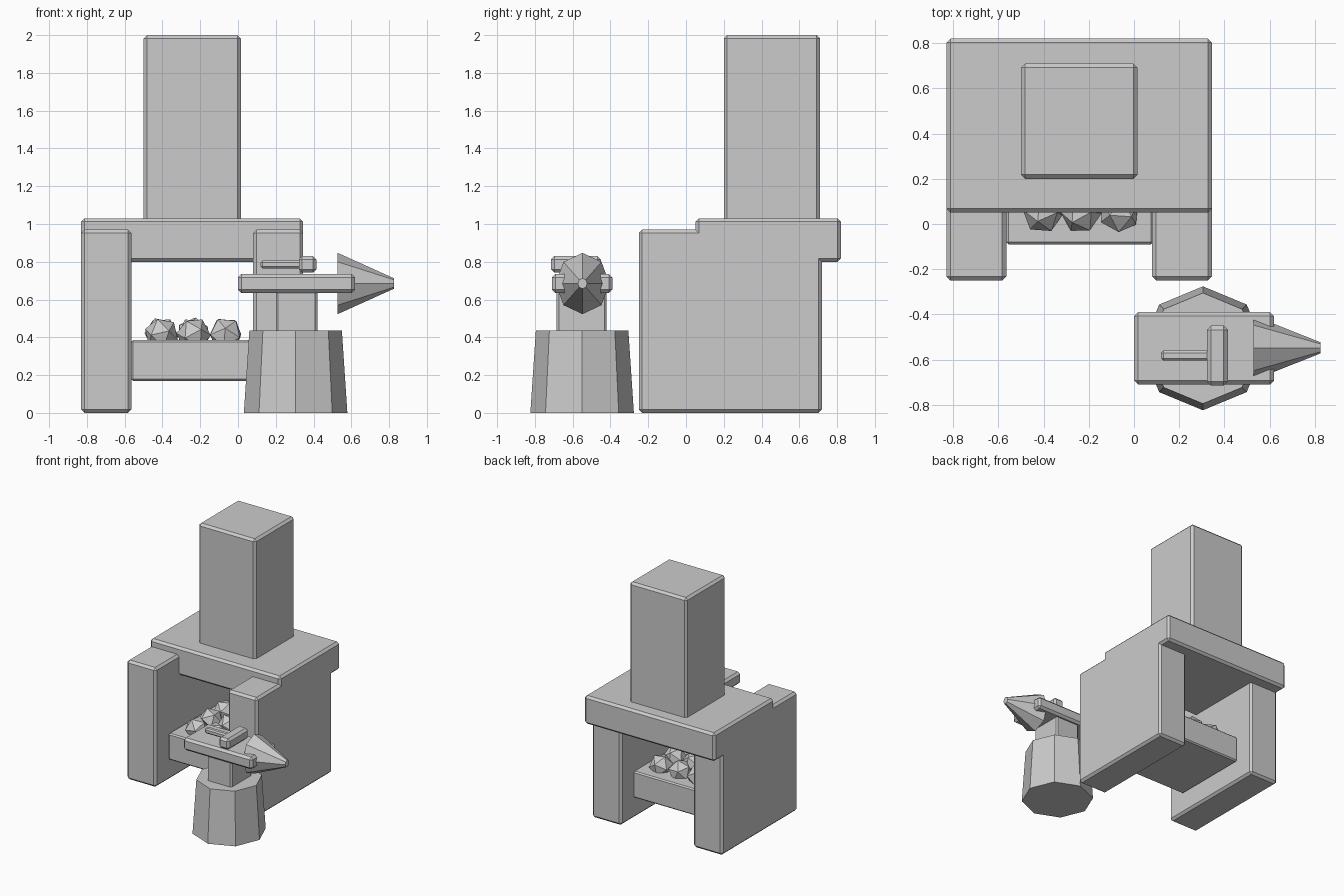
import bpy, math, random
from mathutils import Vector

if "Cube" in bpy.data.objects:
    bpy.data.objects.remove(bpy.data.objects["Cube"])

random.seed(4)


def block(name, x, y, z, chamfer=0.018):
    """Chamfered box from (min, max) ranges."""
    lo, hi = Vector((x[0], y[0], z[0])), Vector((x[1], y[1], z[1]))
    bpy.ops.mesh.primitive_cube_add(size=1, location=(lo + hi) / 2)
    ob = bpy.context.object
    ob.name = name
    ob.scale = hi - lo
    bpy.ops.object.transform_apply(location=False, rotation=False, scale=True)
    if chamfer:
        mod = ob.modifiers.new("chamfer", 'BEVEL')
        mod.width = chamfer
        mod.segments = 1
    return ob


# Forge: side walls, hood slab, chimney
for side, x0 in (("left", -0.83), ("right", 0.08)):
    block(side + "_wall", (x0, x0 + 0.265), (-0.25, 0.72), (0, 0.97))
block("hood_slab", (-0.83, 0.345), (0.05, 0.82), (0.80, 1.03))
block("chimney", (-0.5, 0.015), (0.20, 0.71), (0.99, 2.0))

# Fire bed with a grid of coals
block("fire_bed", (-0.565, 0.085), (-0.09, 0.56), (0.17, 0.385), 0.01)
for row in range(3):
    for col in range(3):
        bpy.ops.mesh.primitive_ico_sphere_add(
            subdivisions=1, radius=0.092,
            location=(-0.405 + col * 0.17, 0.05 + row * 0.18, 0.415),
            rotation=[random.uniform(0, math.pi) for _ in range(3)])
        bpy.context.object.name = f"coal_{row}_{col}"

# Anvil stump (octagonal, corners on the axes)
bpy.ops.mesh.primitive_cone_add(vertices=8, radius1=0.274, radius2=0.245,
                                depth=0.435, location=(0.305, -0.55, 0.2175))
bpy.context.object.name = "anvil_stump"

# Anvil waist, body and horn
block("anvil_waist", (0.2, 0.42), (-0.685, -0.42), (0.42, 0.66), 0.012)
block("anvil_body", (0.0, 0.62), (-0.71, -0.39), (0.635, 0.735))
bpy.ops.mesh.primitive_cone_add(vertices=8, radius1=0.162, radius2=0.028,
                                depth=0.297, location=(0.6765, -0.548, 0.685),
                                rotation=(0, math.pi / 2, 0))
horn = bpy.context.object
horn.name = "anvil_horn"
horn.scale.y = 0.88

# Hammer lying on the anvil
block("hammer_handle", (0.12, 0.35), (-0.605, -0.56), (0.765, 0.807), 0.01)
block("hammer_head", (0.322, 0.415), (-0.715, -0.45), (0.742, 0.83))
